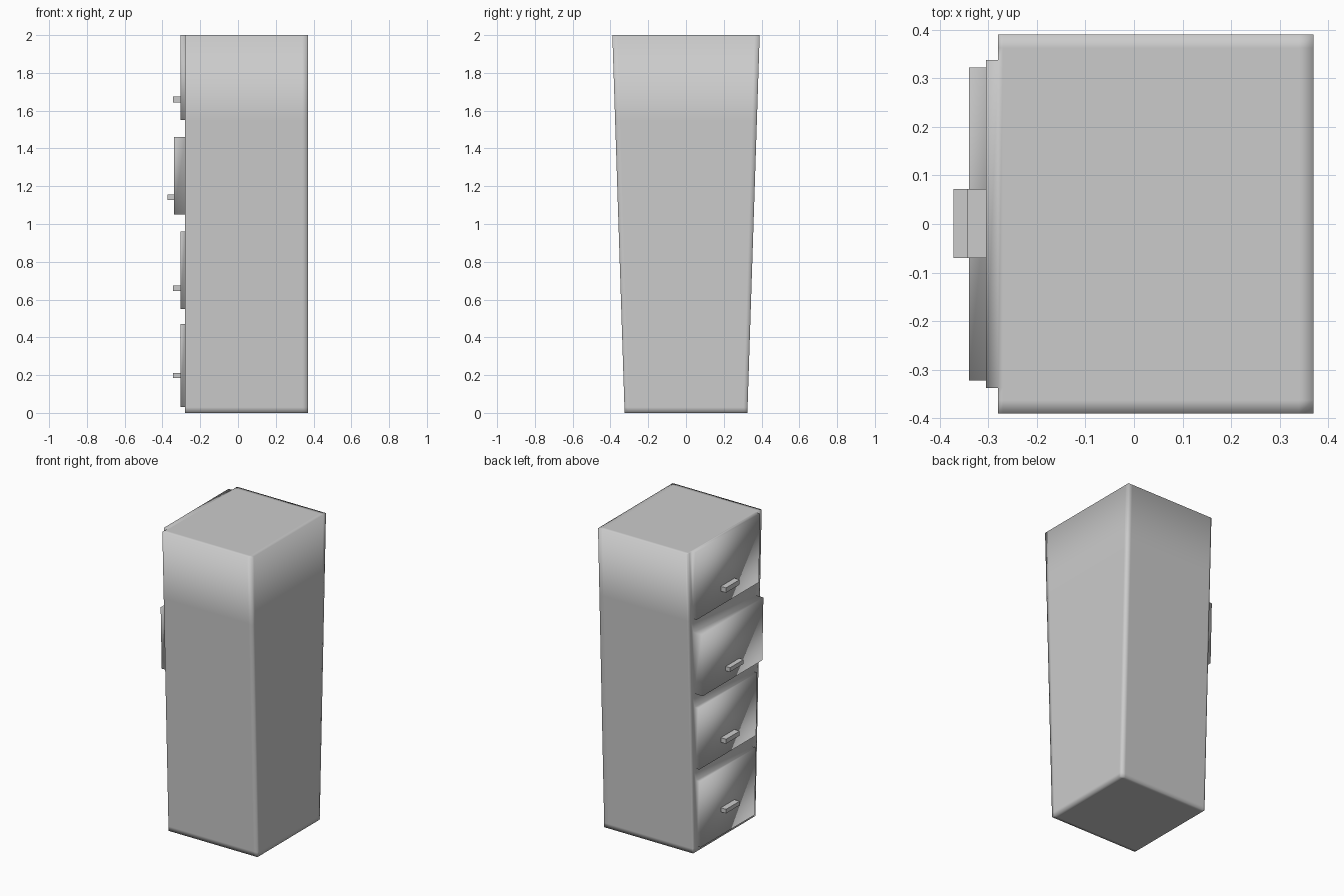
import bpy, bmesh
from mathutils import Vector

if "Cube" in bpy.data.objects:
    bpy.data.objects.remove(bpy.data.objects["Cube"])

X_FACE, X_BACK = -0.28, 0.37
HALF_BOTTOM, HALF_TOP = 0.325, 0.39
# z low, z high, how far it stands out, handle low, handle high
DRAWERS = [
    (0.03, 0.47, 0.025, 0.185, 0.212),
    (0.55, 0.96, 0.025, 0.645, 0.675),
    (1.05, 1.46, 0.06, 1.127, 1.155),
    (1.55, 2.00, 0.025, 1.643, 1.675),
]


def box(bm, lo, hi):
    verts = bmesh.ops.create_cube(bm, size=1)["verts"]
    for v in verts:
        v.co = Vector(a + (b - a) * (c + 0.5) for a, b, c in zip(lo, hi, v.co))


def finish(bm, name, smooth):
    bmesh.ops.recalc_face_normals(bm, faces=bm.faces)
    for f in bm.faces:
        f.smooth = smooth
    mesh = bpy.data.meshes.new(name)
    bm.to_mesh(mesh)
    bm.free()
    bpy.context.collection.objects.link(bpy.data.objects.new(name, mesh))


def cut(bm, axis, value):
    co, no = Vector(), Vector()
    co[axis], no[axis] = value, 1
    bmesh.ops.bisect_plane(bm, geom=bm.verts[:] + bm.edges[:] + bm.faces[:],
                           plane_co=co, plane_no=no)


# Cabinet: box with support loops, y is in units of the half width for now
bm = bmesh.new()
box(bm, (X_FACE, -1, 0), (X_BACK, 1, 2))
for y in (-0.93, -0.865, 0.865, 0.93):
    cut(bm, 1, y)
for x in (X_FACE + 0.01, X_BACK - 0.03):
    cut(bm, 0, x)
for lo, hi, *_ in DRAWERS:
    for z in (lo, hi):
        if z < 1.99:
            cut(bm, 2, z)

# Drawer fronts pulled out of the cabinet face
for lo, hi, depth, *_ in DRAWERS:
    face = [f for f in bm.faces
            if f.normal.x < -0.9 and abs(f.calc_center_median().y) < 0.5
            and lo < f.calc_center_median().z < hi]
    out = bmesh.ops.extrude_discrete_faces(bm, faces=face)["faces"]
    bmesh.ops.translate(bm, vec=(-depth, 0, 0), verts=out[0].verts[:])

# Taper: the cabinet widens toward the top
for v in bm.verts:
    v.co.y *= HALF_BOTTOM + (HALF_TOP - HALF_BOTTOM) * v.co.z / 2
finish(bm, "cabinet_with_drawers", True)

# Drawer handles
for i, (_, _, depth, lo, hi) in enumerate(DRAWERS, 1):
    bm = bmesh.new()
    front = X_FACE - depth
    tip = -0.372 if depth > 0.03 else -0.343
    box(bm, (tip, -0.07, lo), (front + 0.005, 0.072, hi))
    finish(bm, f"drawer_handle_{i}", False)
